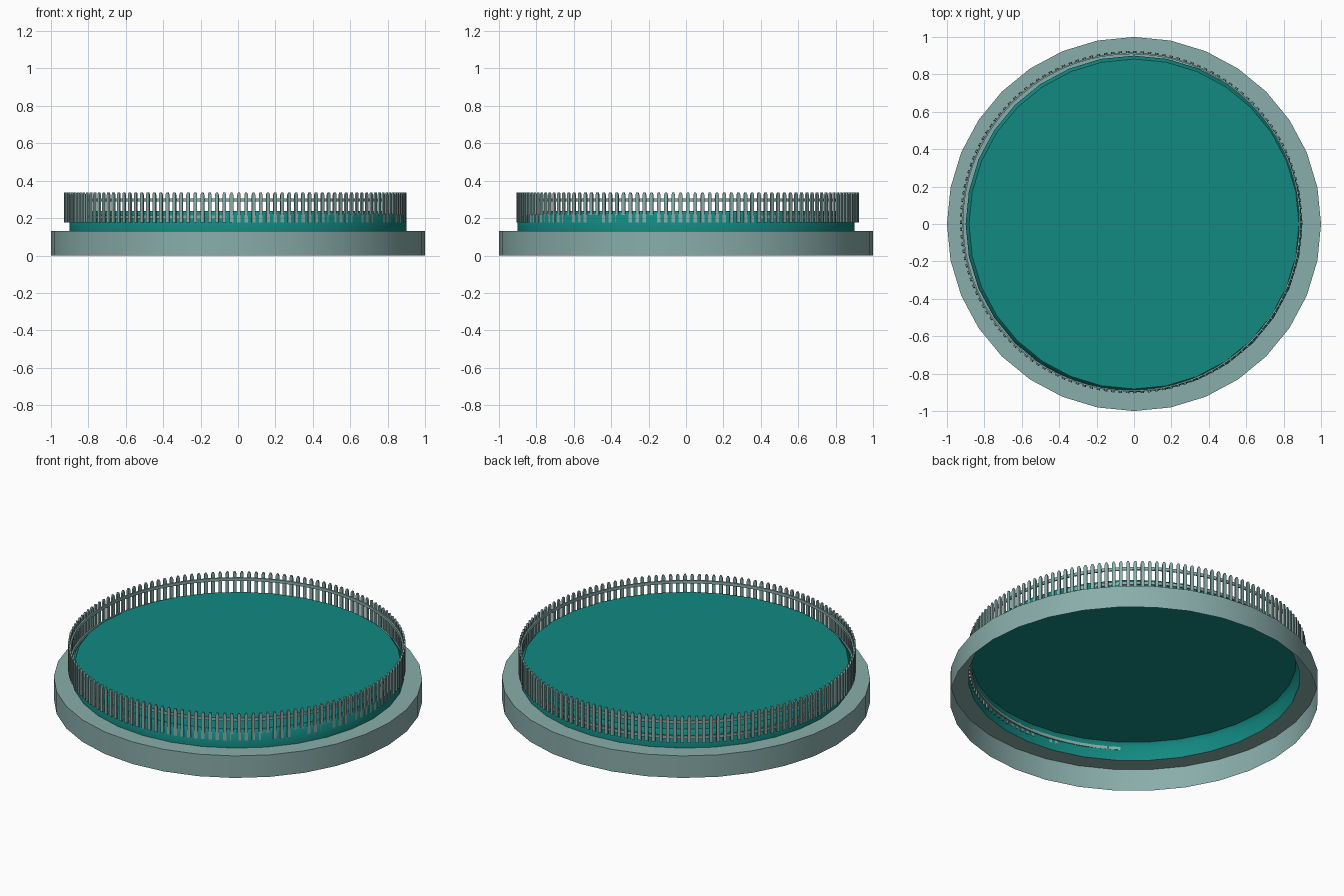
import bpy, bmesh, math
from mathutils import Matrix

if "Cube" in bpy.data.objects:
    bpy.data.objects.remove(bpy.data.objects["Cube"])

SIDES = 32
POSTS = 146
CX, CY = -0.015, 0.01          # the fence ring sits slightly off centre


def material(name, rgb):
    m = bpy.data.materials.new(name)
    m.diffuse_color = (*rgb, 1)
    m.use_nodes = True
    m.node_tree.nodes["Principled BSDF"].inputs["Base Color"].default_value = m.diffuse_color
    return m


def finish(name, bm, mat, smooth=True):
    me = bpy.data.meshes.new(name)
    bm.to_mesh(me)
    bm.free()
    ob = bpy.data.objects.new(name, me)
    bpy.context.collection.objects.link(ob)
    me.materials.append(mat)
    if smooth:
        bpy.ops.object.select_all(action='DESELECT')
        ob.select_set(True)
        bpy.context.view_layer.objects.active = ob
        bpy.ops.object.shade_smooth_by_angle(angle=math.radians(50))
    return ob


def lathe(bm, profile, sides, centre=(0, 0), closed=False, cap=False):
    """Revolve (radius, z) points, listed upward along the outside."""
    rings = []
    for r, z in profile:
        rings.append([bm.verts.new((centre[0] + r * math.cos(2 * math.pi * i / sides),
                                    centre[1] + r * math.sin(2 * math.pi * i / sides), z))
                      for i in range(sides)])
    pairs = list(zip(rings, rings[1:]))
    if closed:
        pairs.append((rings[-1], rings[0]))
    for a, b in pairs:
        for i in range(sides):
            j = (i + 1) % sides
            bm.faces.new((a[i], a[j], b[j], b[i]))
    if cap:
        bm.faces.new(rings[-1])


pale = material("pale_teal", (0.25, 0.42, 0.40))
teal = material("deep_teal", (0.006, 0.25, 0.22))

# Base: open-bottomed outer wall and its flat ledge
bm = bmesh.new()
lathe(bm, [(1, 0), (1, 0.132), (0.9, 0.132)], SIDES)
finish("base_rim", bm, pale)

# Raised platform: short wall, soft edge and flat top
bm = bmesh.new()
lathe(bm, [(0.9, 0.132), (0.9, 0.215), (0.882, 0.237)], SIDES, cap=True)
finish("platform", bm, teal)

# Fence posts: thin pickets with clipped tops
bm = bmesh.new()
w = 0.0095
outline = [(-w, 0.177), (w, 0.177), (w, 0.325), (w * 0.45, 0.338), (-w * 0.45, 0.338), (-w, 0.325)]
for k in range(POSTS):
    place = Matrix.Translation((CX, CY, 0)) @ Matrix.Rotation(2 * math.pi * k / POSTS, 4, 'Z')
    outer, inner = ([bm.verts.new(place @ Matrix.Translation((r, y, z)).to_translation())
                     for y, z in outline] for r in (0.915, 0.905))
    bm.faces.new(outer)
    bm.faces.new(inner[::-1])
    for i in range(len(outline)):
        j = (i + 1) % len(outline)
        bm.faces.new((outer[j], outer[i], inner[i], inner[j]))
finish("fence_posts", bm, pale, smooth=False)

# Fence rails: two hoops just inside the posts
for name, z in (("lower_rail", 0.197), ("upper_rail", 0.288)):
    bm = bmesh.new()
    lathe(bm, [(0.906, z), (0.906, z + 0.018), (0.898, z + 0.018), (0.898, z)],
          72, (CX, CY), closed=True)
    finish(name, bm, pale)
